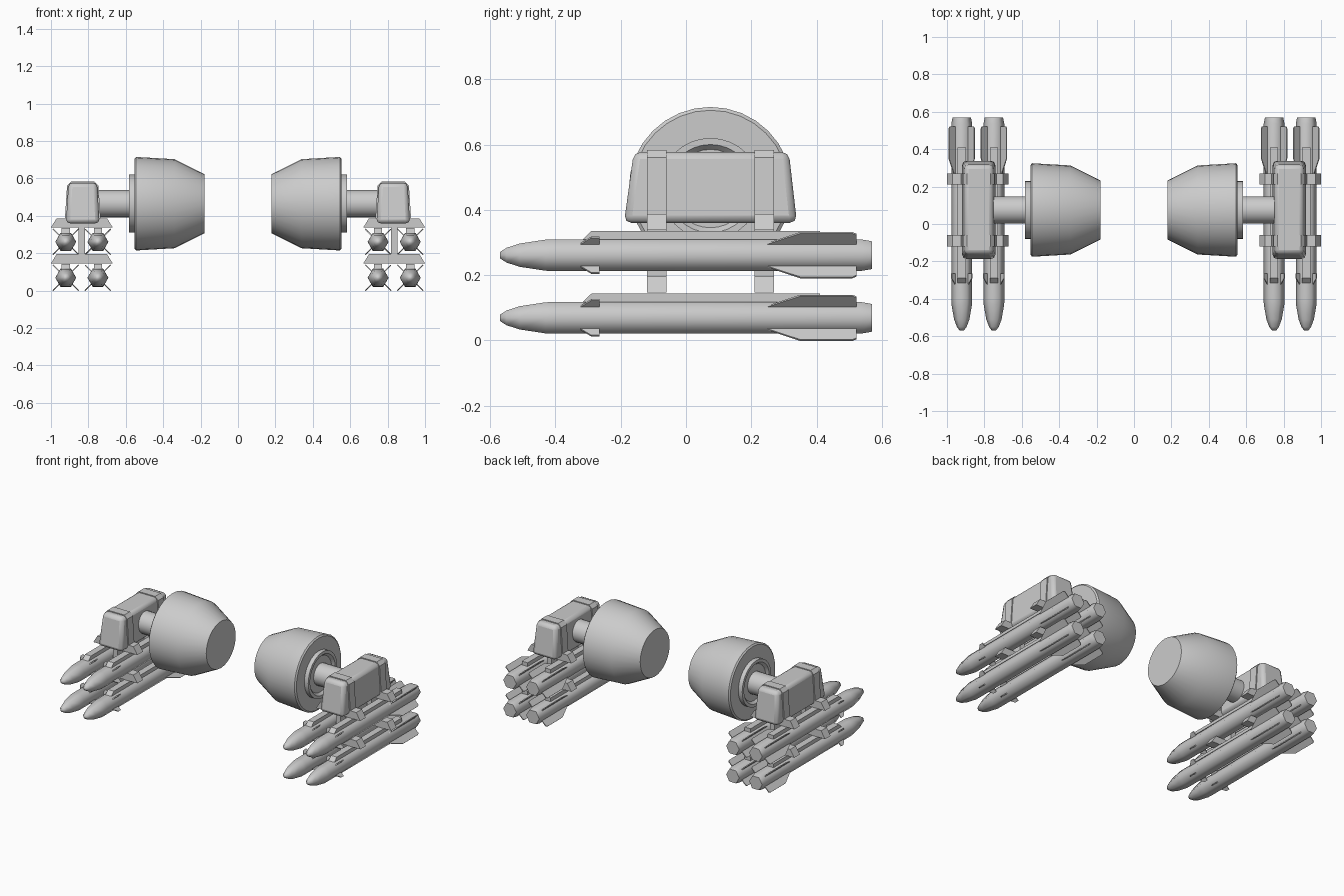
import bpy, bmesh, math
from mathutils import Matrix, Vector

if "Cube" in bpy.data.objects:
    bpy.data.objects.remove(bpy.data.objects["Cube"])

CX = 0.835                      # centre of each weapon pylon
DRUM_Y, DRUM_Z = 0.075, 0.465   # axis of the drums


def finish(name, bm, bevel=0, angle=35):
    """Turn world-space geometry into an object mirrored across x = 0."""
    bmesh.ops.remove_doubles(bm, verts=bm.verts, dist=1e-5)
    bmesh.ops.recalc_face_normals(bm, faces=bm.faces)
    me = bpy.data.meshes.new(name)
    bm.to_mesh(me)
    bm.free()
    ob = bpy.data.objects.new(name, me)
    bpy.context.collection.objects.link(ob)
    if bevel:
        b = ob.modifiers.new("bevel", 'BEVEL')
        b.width, b.segments = bevel, 2
    m = ob.modifiers.new("mirror", 'MIRROR')
    m.use_mirror_merge = False
    bpy.ops.object.select_all(action='DESELECT')
    bpy.context.view_layer.objects.active = ob
    ob.select_set(True)
    bpy.ops.object.shade_smooth_by_angle(angle=math.radians(angle))
    return ob


def lathe(bm, profile, sides, place):
    """Capped solid of (along, radius) rings; place(along, u, v) gives a point."""
    rings = []
    for a, r in profile:
        rings.append([bm.verts.new(place(a, r * math.cos(t), r * math.sin(t)))
                      for t in (2 * math.pi * i / sides for i in range(sides))])
    for p, q in zip(rings, rings[1:]):
        for i in range(sides):
            j = (i + 1) % sides
            bm.faces.new((p[i], p[j], q[j], q[i]))
    bm.faces.new(rings[0])
    bm.faces.new(rings[-1])


def prism(bm, outline, depth):
    """Extrude a 3D outline along the depth vector."""
    a = [bm.verts.new(p) for p in outline]
    b = [bm.verts.new(Vector(p) + Vector(depth)) for p in outline]
    bm.faces.new(a)
    bm.faces.new(b)
    n = len(a)
    for i in range(n):
        j = (i + 1) % n
        bm.faces.new((a[i], a[j], b[j], b[i]))


# Drums with collar and connecting pipe
def along_x(a, u, v):
    return (a, DRUM_Y + u, DRUM_Z + v)


bm = bmesh.new()
lathe(bm, [(0.18, 0.158), (0.34, 0.238), (0.545, 0.25), (0.553, 0.24),
           (0.553, 0.155), (0.582, 0.155), (0.582, 0.135), (0.565, 0.12)], 32, along_x)
finish("drum", bm, angle=30)

bm = bmesh.new()
lathe(bm, [(0.55, 0.073), (0.78, 0.073)], 24, along_x)
finish("connecting_pipe", bm)

# Tapered pod housing
bm = bmesh.new()
rings = []
for z, hx, y0, y1 in ((0.36, 0.09, -0.19, 0.34), (0.577, 0.076, -0.16, 0.315)):
    rings.append([bm.verts.new((CX - 0.005 + sx * hx, y, z))
                  for sx, y in ((-1, y0), (1, y0), (1, y1), (-1, y1))])
low, top = rings
bm.faces.new(low)
bm.faces.new(top)
for i in range(4):
    j = (i + 1) % 4
    bm.faces.new((low[i], low[j], top[j], top[i]))
finish("pod_housing", bm, bevel=0.022)

# Straps around the pod, cross brackets and posts at two stations
straps, racks = bmesh.new(), bmesh.new()
for y in (-0.12, 0.21):
    depth = (0, 0.06, 0)

    def section(pts, cx=CX):
        half = [(cx + x, y, z) for x, z in pts]
        return half + [(cx - x, y, z) for x, z in reversed(pts)]

    prism(straps, section([(0.097, 0.36), (0.084, 0.56), (0.062, 0.583)], CX - 0.005), depth)
    for z in (0.146, 0.338):
        prism(racks, section([(0.165, z), (0.135, z + 0.049)]), depth)
    prism(racks, section([(0.017, 0.19), (0.017, 0.342)]), depth)
finish("pod_straps", straps)
finish("missile_rack", racks)

# Four missiles per side: hexagonal body, rail on top, two sets of four fins
BODY = [(-0.57, 0.011), (-0.55, 0.026), (-0.51, 0.041), (-0.43, 0.055),
        (-0.40, 0.056), (0.535, 0.056), (0.57, 0.049)]
FRONT_FIN = [(-0.325, 0.03), (-0.325, 0.048), (-0.29, 0.078), (-0.265, 0.078), (-0.265, 0.03)]
REAR_FIN = [(0.24, 0.03), (0.24, 0.046), (0.35, 0.097), (0.51, 0.097), (0.522, 0.09), (0.522, 0.03)]
RAIL = [(-0.32, 0.045), (-0.29, 0.074), (0.41, 0.074), (0.41, 0.045)]
bodies, rails, fins = bmesh.new(), bmesh.new(), bmesh.new()
for mz in (0.069, 0.261):
    for mx in (CX - 0.086, CX + 0.086):
        lathe(bodies, BODY, 6, lambda a, u, v: (mx + u, a, mz + v))
        prism(rails, [(mx - 0.022, y, mz + z) for y, z in RAIL], (0.044, 0, 0))
        for k in range(4):
            rot = Matrix.Rotation(math.radians(45 + 90 * k), 3, 'Y')
            for fin in (FRONT_FIN, REAR_FIN):
                pts = [rot @ Vector((-0.003, y, r)) + Vector((mx, 0, mz)) for y, r in fin]
                prism(fins, pts, rot @ Vector((0.006, 0, 0)))
finish("missile_bodies", bodies, angle=62)
finish("missile_rails", rails)
finish("missile_fins", fins)
